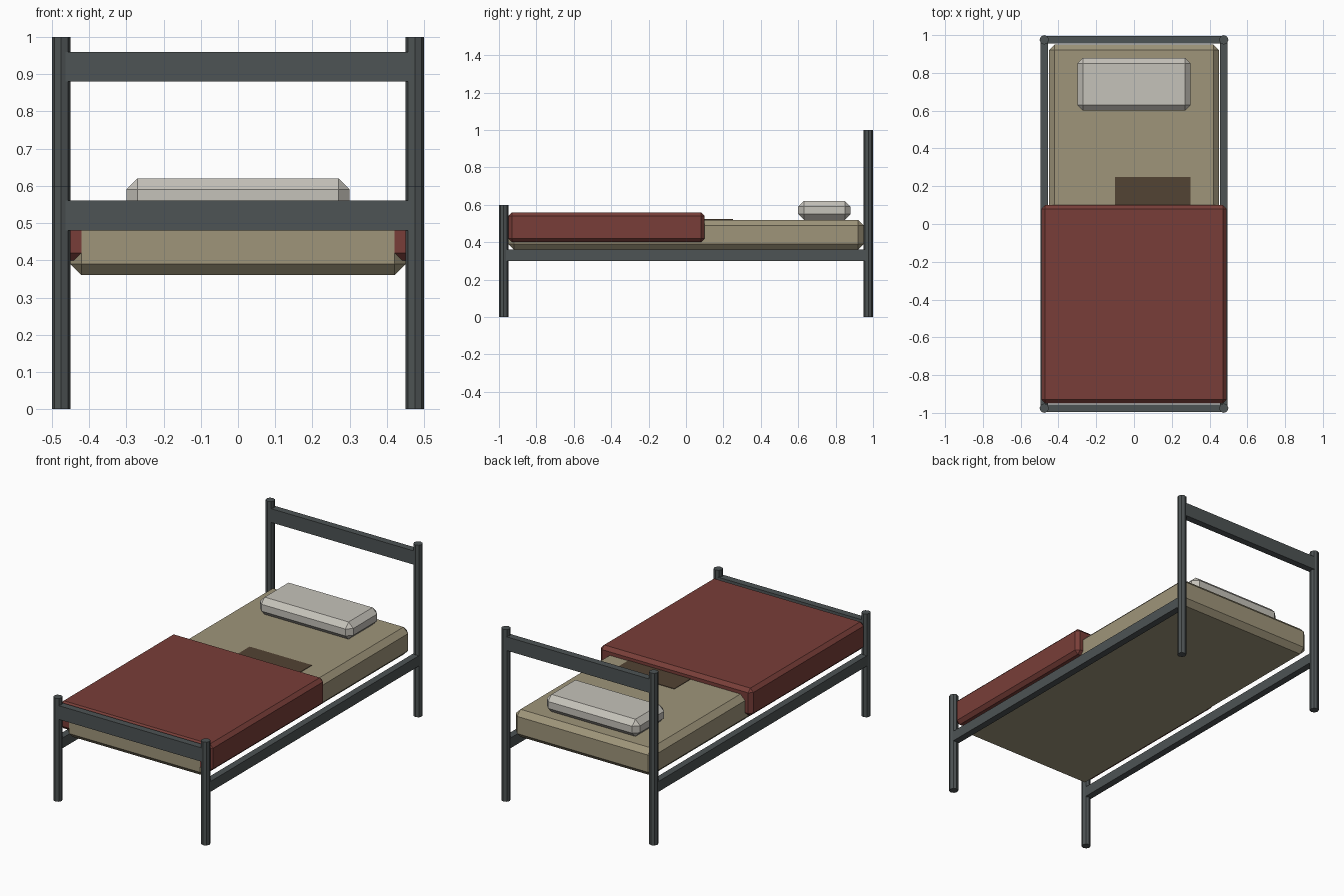
import bpy

if "Cube" in bpy.data.objects:
    bpy.data.objects.remove(bpy.data.objects["Cube"])


def material(name, rgb):
    m = bpy.data.materials.new(name)
    m.diffuse_color = (*rgb, 1)
    m.use_nodes = True
    m.node_tree.nodes["Principled BSDF"].inputs["Base Color"].default_value = m.diffuse_color
    return m


METAL = material("dark grey metal", (0.075, 0.087, 0.089))
TAN = material("tan fabric", (0.345, 0.30, 0.195))
RED = material("dark red wool", (0.19, 0.048, 0.04))
WHITE = material("off white linen", (0.56, 0.54, 0.49))
BROWN = material("brown stain", (0.085, 0.056, 0.033))


def box(name, lo, hi, mat, bevel=0.0):
    """Axis-aligned box between two corners, optionally with chamfered edges."""
    bpy.ops.mesh.primitive_cube_add(size=1, location=[(a + b) / 2 for a, b in zip(lo, hi)])
    ob = bpy.context.object
    ob.name = name
    ob.scale = [b - a for a, b in zip(lo, hi)]
    bpy.ops.object.transform_apply(location=False, rotation=False, scale=True)
    ob.data.materials.append(mat)
    if bevel:
        mod = ob.modifiers.new("chamfer", 'BEVEL')
        mod.width = bevel
        mod.segments = 1
    return ob


# Posts and end rails: low at the foot (-y), tall at the head (+y)
for end, y, height in (("foot", -0.975, 0.6), ("head", 0.975, 1.0)):
    for side, x in (("left", -0.475), ("right", 0.475)):
        bpy.ops.mesh.primitive_cylinder_add(vertices=8, radius=0.025, depth=height,
                                            location=(x, y, height / 2))
        post = bpy.context.object
        post.name = f"{end}_post_{side}"
        post.data.materials.append(METAL)
    box(f"{end}_rail", (-0.475, y - 0.02, height - 0.12), (0.475, y + 0.02, height - 0.04), METAL)

# Side rails
for side, x in (("left", -0.475), ("right", 0.475)):
    box(f"side_rail_{side}", (x - 0.02, -0.975, 0.30), (x + 0.02, 0.975, 0.36), METAL)

# Bedding
box("mattress", (-0.45, -0.95, 0.36), (0.45, 0.95, 0.52), TAN, 0.03)
box("blanket", (-0.49, -0.9495, 0.40), (0.49, 0.10, 0.56), RED, 0.02)
box("pillow", (-0.30, 0.60, 0.52), (0.30, 0.88, 0.62), WHITE, 0.03)

# Stain on the mattress, running under the blanket
box("stain", (-0.10, -0.05, 0.516), (0.30, 0.25, 0.523), BROWN)
